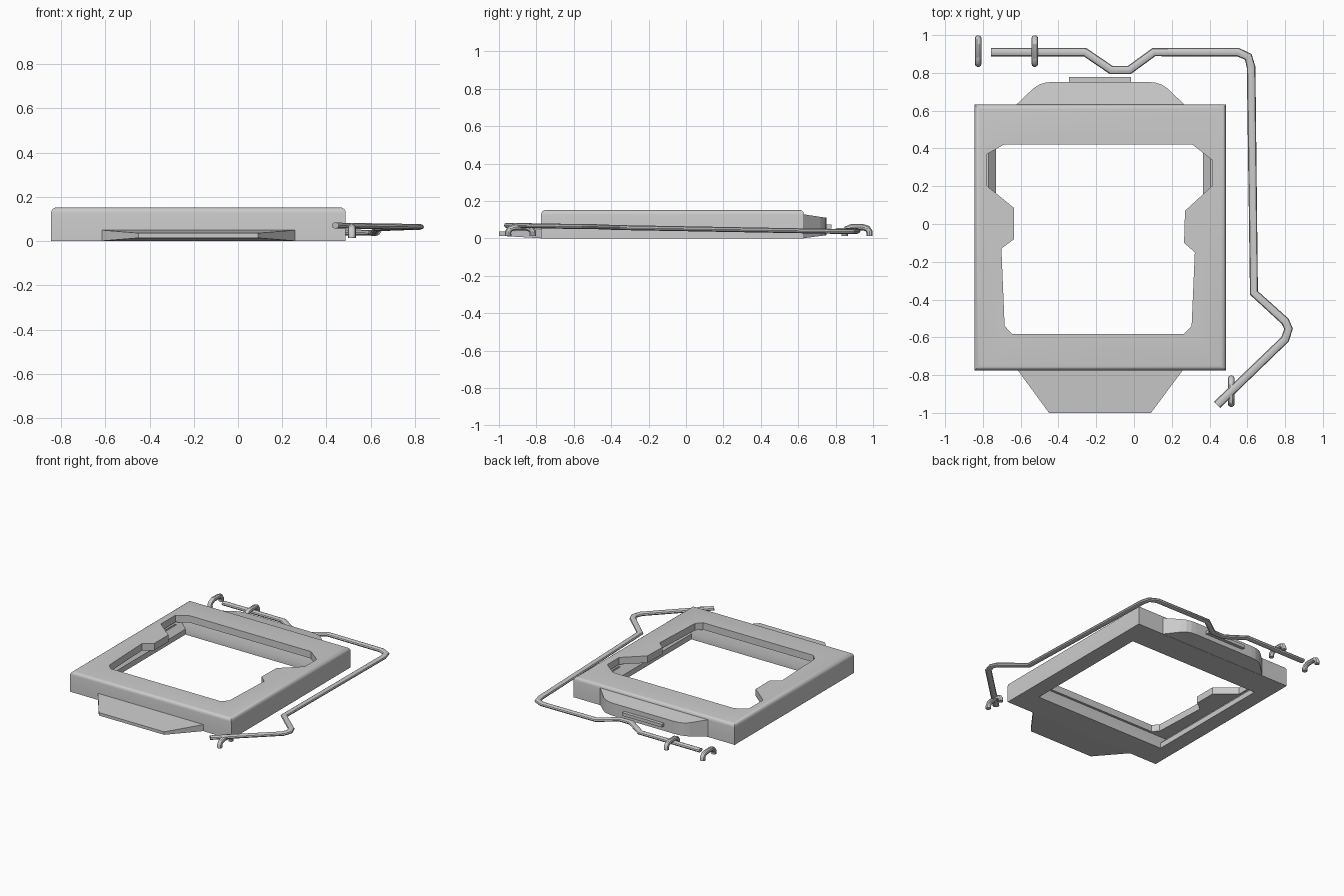
import bpy, bmesh, math

if "Cube" in bpy.data.objects:
    bpy.data.objects.remove(bpy.data.objects["Cube"])


def finish(name, bm):
    bmesh.ops.recalc_face_normals(bm, faces=bm.faces)
    me = bpy.data.meshes.new(name)
    bm.to_mesh(me)
    bm.free()
    ob = bpy.data.objects.new(name, me)
    bpy.context.collection.objects.link(ob)
    return ob


def loft(name, low, high):
    """Solid between two matching outlines of 3D points."""
    bm = bmesh.new()
    a = [bm.verts.new(p) for p in low]
    b = [bm.verts.new(p) for p in high]
    bm.faces.new(a)
    bm.faces.new(b)
    n = len(a)
    for i in range(n):
        bm.faces.new((a[i], a[(i + 1) % n], b[(i + 1) % n], b[i]))
    return finish(name, bm)


def prism(name, outline, z0, z1):
    return loft(name, [(x, y, z0) for x, y in outline], [(x, y, z1) for x, y in outline])


def rect(x0, x1, y0, y1):
    return [(x0, y0), (x1, y0), (x1, y1), (x0, y1)]


def smooth(ob):
    bpy.ops.object.select_all(action='DESELECT')
    ob.select_set(True)
    bpy.context.view_layer.objects.active = ob
    bpy.ops.object.shade_smooth_by_angle(angle=math.radians(35))


def rod(name, points, radius, squash=1.0):
    """Round rod along a path; squash flattens its section in z."""
    cu = bpy.data.curves.new(name, 'CURVE')
    cu.dimensions = '3D'
    cu.bevel_depth = radius
    cu.bevel_resolution = 3
    cu.use_fill_caps = True
    sp = cu.splines.new('POLY')
    sp.points.add(len(points) - 1)
    for p, (x, y, z) in zip(sp.points, points):
        p.co = (x, y, z / squash, 1)
    tmp = bpy.data.objects.new(name, cu)
    bpy.context.collection.objects.link(tmp)
    bpy.context.view_layer.update()
    me = bpy.data.meshes.new_from_object(tmp.evaluated_get(bpy.context.evaluated_depsgraph_get()))
    for v in me.vertices:
        v.co.z *= squash
    bpy.data.objects.remove(tmp)
    ob = bpy.data.objects.new(name, me)
    bpy.context.collection.objects.link(ob)
    smooth(ob)
    return ob


# Main frame with rounded upper edges
X0, X1, Y0, Y1, H = -0.845, 0.487, -0.775, 0.632, 0.152
frame = prism("frame", rect(X0, X1, Y0, Y1), 0, H)
bm = bmesh.new()
bm.from_mesh(frame.data)
top_edges = [e for e in bm.edges if all(v.co.z > 0.1 for v in e.verts)]
bmesh.ops.bevel(bm, geom=top_edges, offset=0.025, segments=4, profile=0.5, affect='EDGES')
bm.to_mesh(frame.data)
bm.free()

# Window: notched upper opening, recessed middle, plain lower opening
notched = [(-0.645, -0.582), (0.265, -0.582), (0.305, -0.54), (0.322, -0.15),
           (0.265, -0.10), (0.27, 0.07), (0.412, 0.20), (0.412, 0.34), (0.31, 0.42),
           (-0.69, 0.42), (-0.777, 0.37), (-0.777, 0.20), (-0.635, 0.085),
           (-0.635, -0.08), (-0.702, -0.13), (-0.685, -0.54)]
wide = rect(-0.79, 0.425, -0.60, 0.44)
narrow = rect(-0.73, 0.365, -0.585, 0.422)
cutters = [prism("cut_upper", notched, 0.08, 0.3),
           loft("cut_recess", [(x, y, 0.04) for x, y in narrow], [(x, y, 0.10) for x, y in wide]),
           prism("cut_lower", narrow, -0.1, 0.06)]
bpy.context.view_layer.objects.active = frame
for c in cutters:
    c.hide_render = True
    m = frame.modifiers.new(c.name, 'BOOLEAN')
    m.operation = 'DIFFERENCE'
    m.solver = 'EXACT'
    m.object = c
    bpy.ops.object.modifier_apply(modifier=m.name)
    bpy.data.objects.remove(c)
smooth(frame)

# Front tongue, tapering towards its tip
def section(x0, x1, y, z0, z1):
    return [(x0, y, z0), (x1, y, z0), (x1, y, z1), (x0, y, z1)]

loft("front_tongue", section(-0.622, 0.265, -0.765, 0, 0.05),
     section(-0.45, 0.09, -1.0, 0.014, 0.036))

# Rear tab with rounded corners and sloping faces, plus its small latch bar
half = [(0.445, 0.62), (0.445, 0.632), (0.355, 0.718), (0.325, 0.738), (0.29, 0.749), (0.25, 0.752)]
outline = [(-0.178 + x, y) for x, y in half] + [(-0.178 - x, y) for x, y in reversed(half)]
loft("rear_tab", [(x, y, (y - 0.62) * 0.13) for x, y in outline],
     [(x, y, 0.13 - (y - 0.62) * 0.15) for x, y in outline])
prism("latch_bar", rect(-0.345, -0.017, 0.74, 0.777), 0.052, 0.075)

# Bent spring wire
rod("spring_wire", [(-0.757, 0.91, 0.042), (-0.26, 0.91, 0.042), (-0.12, 0.815, 0.042),
                    (-0.025, 0.815, 0.042), (0.105, 0.91, 0.040), (0.55, 0.91, 0.038),
                    (0.605, 0.885, 0.037), (0.62, 0.83, 0.037), (0.635, -0.365, 0.058),
                    (0.80, -0.515, 0.064), (0.818, -0.555, 0.064), (0.80, -0.61, 0.064),
                    (0.44, -0.957, 0.070)], 0.023, 0.6)

# Wire hooks
for name, x, y, s in (("hook_rear_end", -0.825, 0.915, 1), ("hook_rear", -0.525, 0.915, 1),
                      ("hook_front", 0.515, -0.885, -1)):
    arch = [(-0.066, 0.014), (-0.066, 0.035), (-0.055, 0.05), (-0.03, 0.06),
            (0.03, 0.06), (0.055, 0.052), (0.066, 0.035), (0.066, 0.014)]
    rod(name, [(x, y + s * dy, z) for dy, z in arch], 0.018)
